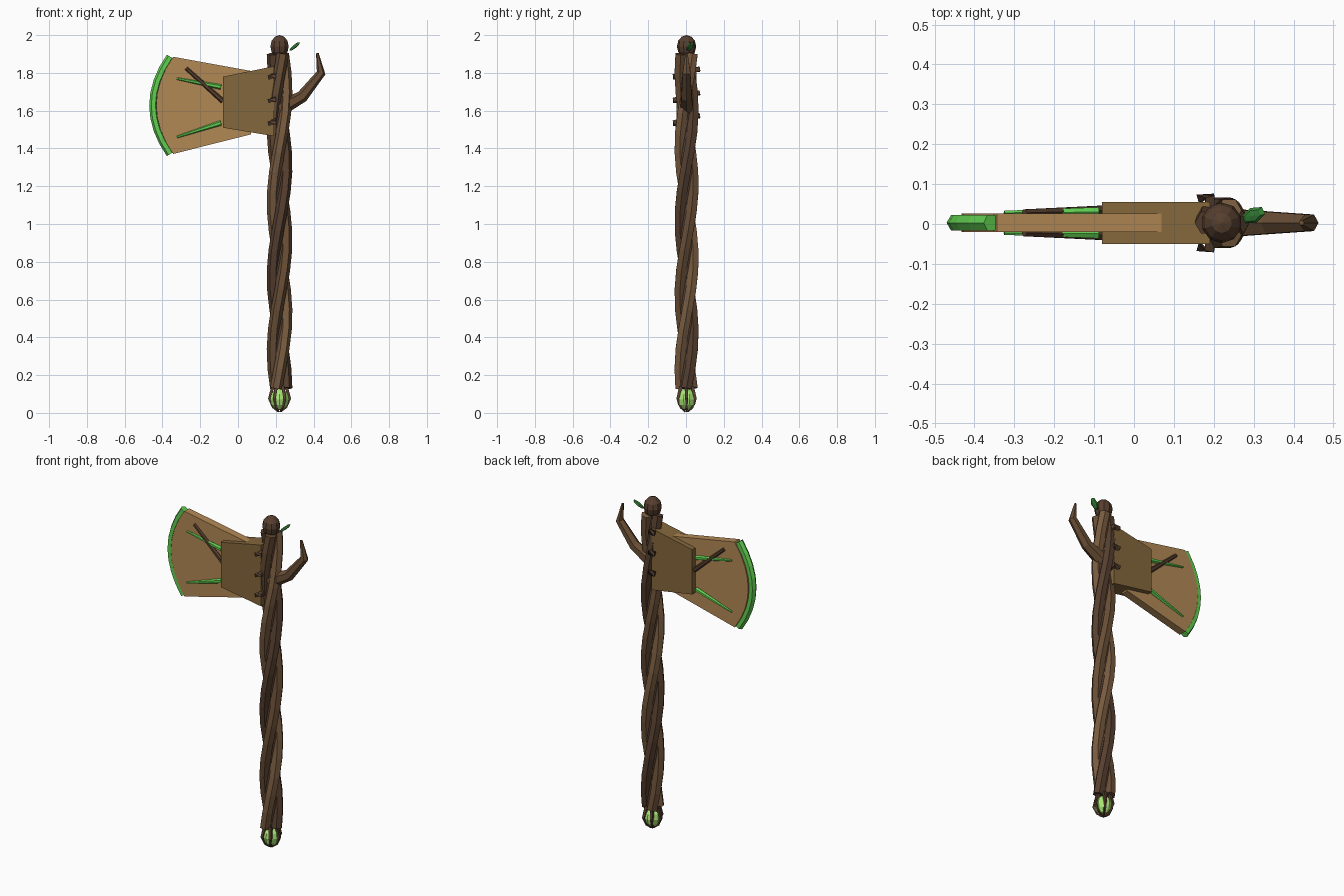
import bpy, bmesh, math
from mathutils import Vector, Matrix

if "Cube" in bpy.data.objects:
    bpy.data.objects.remove(bpy.data.objects["Cube"])

HX, HY = 0.22, 0.003   # handle axis


def mat(name, r, g, b):
    m = bpy.data.materials.new(name)
    m.diffuse_color = (r, g, b, 1)
    m.use_nodes = True
    m.node_tree.nodes["Principled BSDF"].inputs["Base Color"].default_value = m.diffuse_color
    return m


BARK = mat("bark", 0.095, 0.05, 0.028)
BARK_MID = mat("bark_mid", 0.14, 0.075, 0.035)
BARK_LIGHT = mat("bark_light", 0.19, 0.105, 0.05)
WOOD = mat("wood", 0.45, 0.25, 0.09)
WOOD_DARK = mat("wood_dark", 0.23, 0.135, 0.045)
GREEN = mat("green", 0.12, 0.62, 0.08)
LIME = mat("lime", 0.4, 0.8, 0.18)
LEAF = mat("leaf", 0.04, 0.25, 0.04)


def finish(name, bm, material):
    bmesh.ops.recalc_face_normals(bm, faces=bm.faces)
    me = bpy.data.meshes.new(name)
    bm.to_mesh(me)
    bm.free()
    me.materials.append(material)
    ob = bpy.data.objects.new(name, me)
    bpy.context.collection.objects.link(ob)
    return ob


def tube(name, pts, radii, sides, material):
    """Faceted tube swept along a path with a radius per point."""
    pts = [Vector(p) for p in pts]
    if not isinstance(radii, (list, tuple)):
        radii = [radii] * len(pts)
    bm, rings = bmesh.new(), []
    for i, p in enumerate(pts):
        t = (pts[min(i + 1, len(pts) - 1)] - pts[max(i - 1, 0)]).normalized()
        ref = Vector((0, 1, 0)) if abs(t.y) < 0.8 else Vector((0, 0, 1))
        u = (ref - t * ref.dot(t)).normalized()
        v = t.cross(u)
        rings.append([bm.verts.new(p + radii[i] * (
            u * math.cos((k + .5) * math.tau / sides) + v * math.sin((k + .5) * math.tau / sides)))
            for k in range(sides)])
    for a, b in zip(rings, rings[1:]):
        for k in range(sides):
            j = (k + 1) % sides
            bm.faces.new((a[k], a[j], b[j], b[k]))
    bm.faces.new(rings[0])
    bm.faces.new(rings[-1])
    return finish(name, bm, material)


def slab(name, outline, y0, y1, material):
    """Flat x-z outline extruded along y."""
    bm = bmesh.new()
    f = bm.faces.new([bm.verts.new((x, y0, z)) for x, z in outline])
    ext = bmesh.ops.extrude_face_region(bm, geom=[f])["geom"]
    bmesh.ops.translate(bm, vec=(0, y1 - y0, 0),
                        verts=[e for e in ext if isinstance(e, bmesh.types.BMVert)])
    return finish(name, bm, material)


def ball(name, loc, scale, seg, rings, material, rot=None):
    bm = bmesh.new()
    bmesh.ops.create_uvsphere(bm, u_segments=seg, v_segments=rings, radius=1)
    m = Matrix.Translation(loc) @ (rot or Matrix()) @ Matrix.Diagonal((*scale, 1))
    bmesh.ops.transform(bm, matrix=m, verts=bm.verts)
    return finish(name, bm, material)


# twisted handle: core and three strands
tube("handle_core", [(HX, HY, 0.13), (HX, HY, 1.9)], 0.034, 6, BARK)
N, TURNS = 17, 1.5
for s, m in enumerate((BARK, BARK_MID, BARK_LIGHT)):
    path = []
    for i in range(N + 1):
        a = s * math.tau / 3 + TURNS * math.tau * i / N
        path.append((HX + 0.036 * math.cos(a), HY + 0.036 * math.sin(a), 0.13 + 1.77 * i / N))
    tube(f"handle_strand_{s}", path, 0.032, 6, m)

# top knob and leaf
ball("top_knob", (HX, HY, 1.94), (0.051, 0.051, 0.06), 10, 6, BARK)
leaf_rot = Matrix.Rotation(math.radians(25), 4, 'Z') @ Matrix.Rotation(math.radians(-38), 4, 'Y')
ball("leaf", (0.30, 0.022, 1.94), (0.04, 0.02, 0.008), 6, 4, LEAF, leaf_rot)

# seed pommel held by root claws
ball("pommel_seed", (HX, HY, 0.072), (0.052, 0.052, 0.058), 10, 6, LIME)
for k in range(6):
    c, s = math.cos(k * math.tau / 6), math.sin(k * math.tau / 6)
    tube(f"pommel_claw_{k}", [(HX + r * c, HY + r * s, z) for r, z in
         ((0.035, 0.14), (0.054, 0.075), (0.035, 0.03), (0.008, 0.007))],
         [0.012, 0.01, 0.008, 0.005], 4, BARK)

# side branch
tube("side_branch", [(0.22, HY, 1.61), (0.34, HY, 1.675), (0.44, HY, 1.80), (0.42, HY, 1.905)],
     [0.042, 0.032, 0.024, 0.007], 6, BARK_MID)

# blade with curved cutting edge
ZC, HALF = 1.628, 0.257
arc = [(-0.448 + 0.09 * t * t, ZC - HALF * t) for t in [i / 4 - 1 for i in range(9)]]
slab("blade", [(0.07, 1.81)] + [(x + 0.015, z) for x, z in arc] + [(0.07, 1.475)],
     -0.02, 0.026, WOOD)
tube("cutting_edge", [(x, HY, z) for x, z in arc], 0.022, 6, GREEN)

# socket block
slab("blade_socket", [(-0.08, 1.78), (-0.08, 1.51), (0.19, 1.465), (0.19, 1.835)],
     -0.05, 0.055, WOOD_DARK)

# veins and root on both blade faces
for side in (-1, 1):
    y = HY + side * 0.025
    for n, (z0, z1) in enumerate(((1.725, 1.77), (1.535, 1.46))):
        tube(f"vein_{n}_{side}", [(-0.09, y + side * 0.002, z0), (-0.325, y, z1)],
             [0.014, 0.006], 6, GREEN)
    tube(f"blade_root_{side}", [(-0.08, y + side * 0.006, 1.65), (-0.275, y, 1.825)],
         [0.014, 0.01], 6, BARK)

# bindings across the socket
for k, z in enumerate((1.555, 1.675, 1.80)):
    tube(f"binding_{k}", [(0.162, HY - 0.06, z - 0.024), (0.19, HY - 0.068, z - 0.018),
                          (0.19, HY + 0.068, z + 0.022), (0.162, HY + 0.06, z + 0.016)],
         0.016, 4, BARK)
